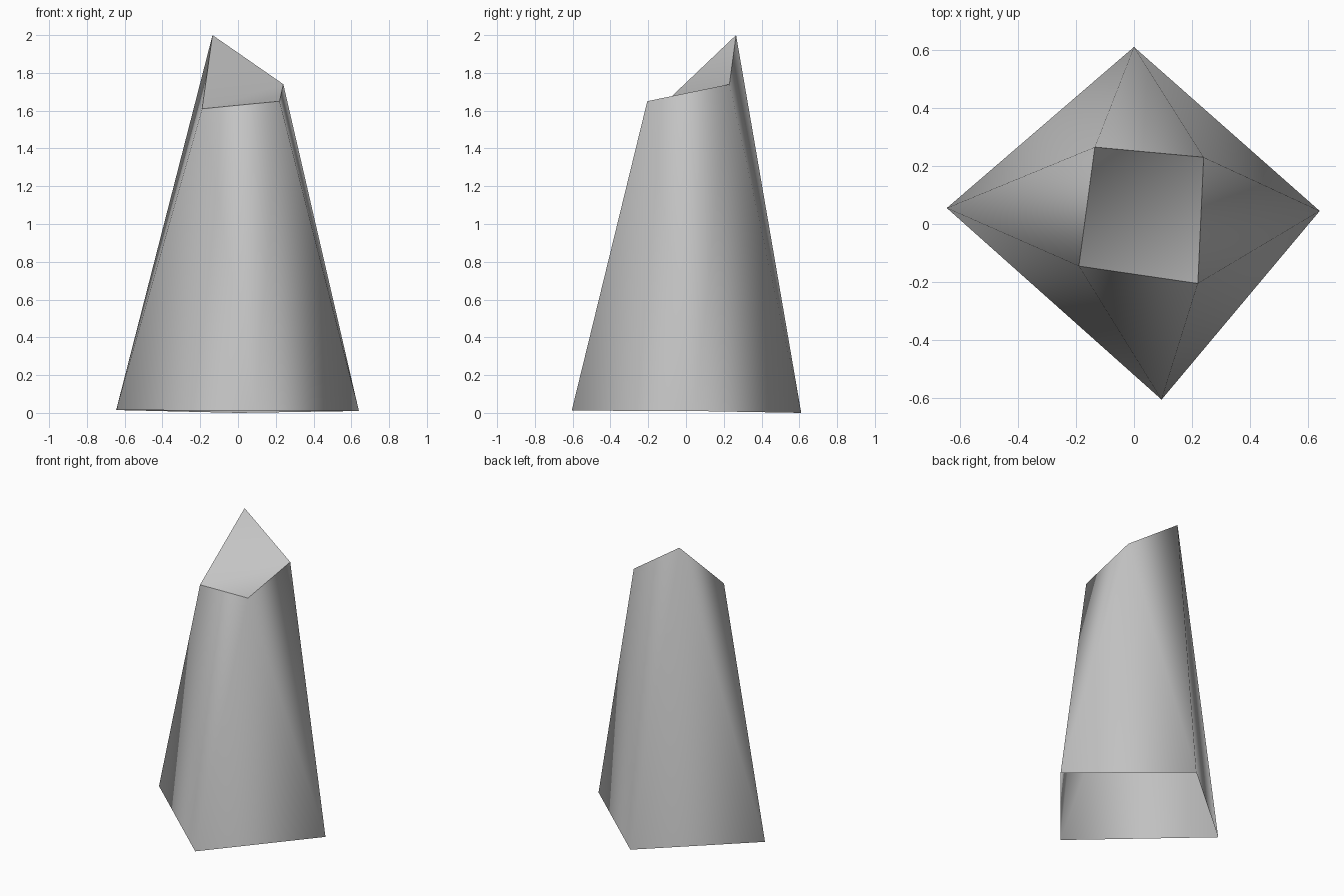
import bpy
import bmesh

cube = bpy.data.objects.get("Cube")
if cube:
    bpy.data.objects.remove(cube, do_unlink=True)

# Stone colour
stone = bpy.data.materials.new("stone grey")
stone.use_nodes = True
grey = (0.55, 0.55, 0.55, 1)
stone.diffuse_color = grey
stone.node_tree.nodes["Principled BSDF"].inputs["Base Color"].default_value = grey

# Corner rings, both counter-clockwise from above, starting at the back
base_ring = [(0, 0.61, 0), (-0.645, 0.055, 0.015), (0.095, -0.605, 0.012), (0.64, 0.045, 0.01)]
top_ring = [(-0.135, 0.265, 2), (-0.19, -0.145, 1.61), (0.22, -0.205, 1.65), (0.24, 0.23, 1.74)]

bm = bmesh.new()
base = [bm.verts.new(p) for p in base_ring]
top = [bm.verts.new(p) for p in top_ring]

# Twisted sides, open underneath
for i in range(4):
    j = (i + 1) % 4
    bm.faces.new((base[i], base[j], top[i]))
    bm.faces.new((base[j], top[j], top[i]))

# Broken top, folded into a shallow valley
bm.faces.new((top[0], top[1], top[3]))
bm.faces.new((top[1], top[2], top[3]))

# Smooth shading with a crisp rim
for f in bm.faces:
    f.smooth = True
for i in range(4):
    bm.edges.get((top[i], top[(i + 1) % 4])).smooth = False

mesh = bpy.data.meshes.new("rock_pillar")
bm.to_mesh(mesh)
bm.free()
mesh.materials.append(stone)
pillar = bpy.data.objects.new("rock_pillar", mesh)
bpy.context.collection.objects.link(pillar)
